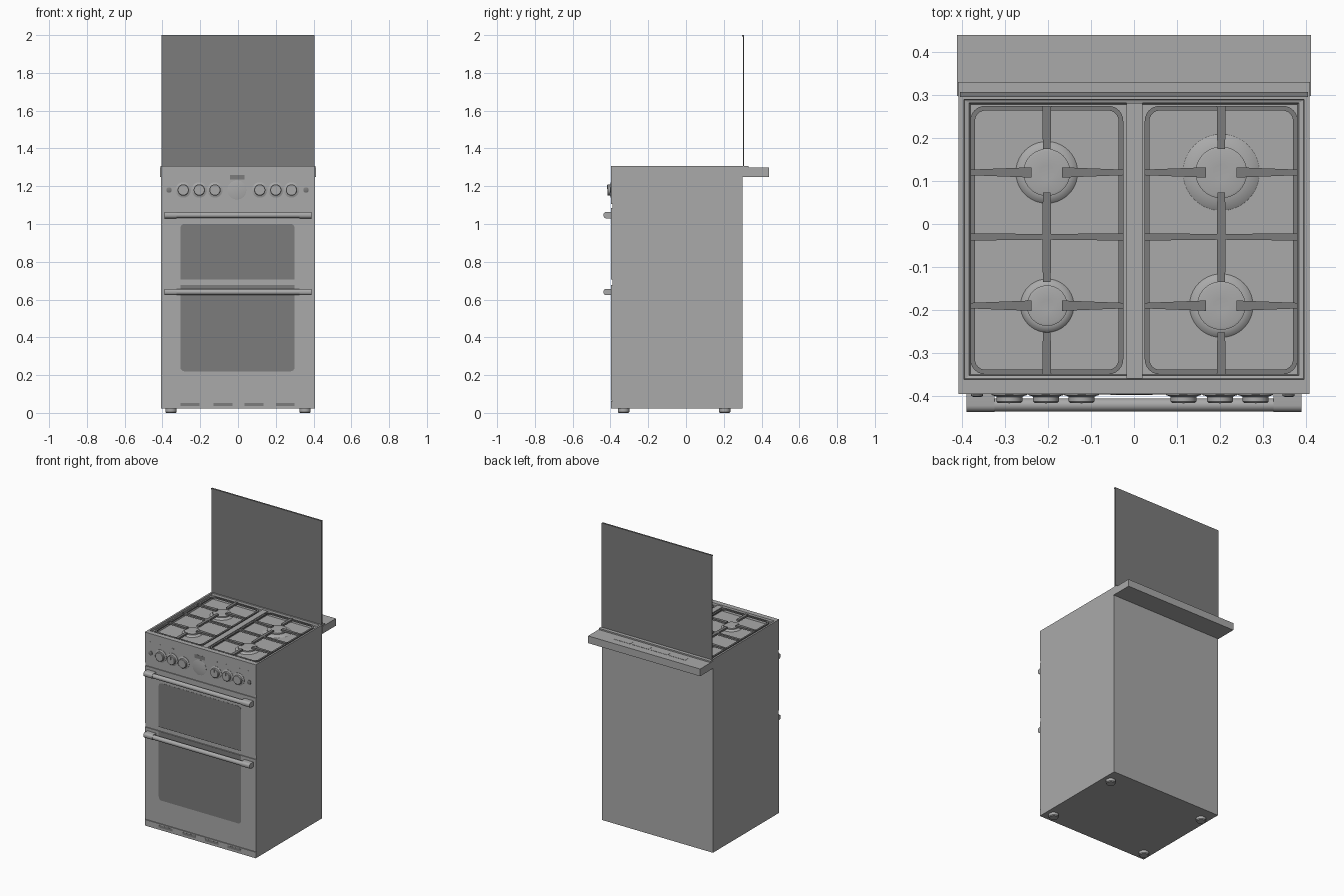
import bpy, bmesh, math
from mathutils import Matrix, Vector

cube = bpy.data.objects.get("Cube")
if cube:
    bpy.data.objects.remove(cube)


def material(name, value):
    m = bpy.data.materials.new(name)
    m.use_nodes = True
    m.diffuse_color = (value, value, value, 1)
    m.node_tree.nodes["Principled BSDF"].inputs["Base Color"].default_value = (value, value, value, 1)
    return m


steel = material("grey steel", 0.4)
dark = material("dark glass and iron", 0.2)


def finish(name, bm, mat, smooth=False):
    bmesh.ops.recalc_face_normals(bm, faces=bm.faces)
    me = bpy.data.meshes.new(name)
    bm.to_mesh(me)
    bm.free()
    me.materials.append(mat)
    ob = bpy.data.objects.new(name, me)
    bpy.context.collection.objects.link(ob)
    if smooth:
        bpy.ops.object.select_all(action='DESELECT')
        ob.select_set(True)
        bpy.context.view_layer.objects.active = ob
        bpy.ops.object.shade_smooth_by_angle(angle=math.radians(35))
    return ob


def loft(name, loops, mat, smooth=False, closed=False):
    """Join matching point loops; cap the ends, or close into a ring."""
    bm = bmesh.new()
    rings = [[bm.verts.new(p) for p in loop] for loop in loops]
    pairs = list(zip(rings, rings[1:]))
    if closed:
        pairs.append((rings[-1], rings[0]))
    else:
        bm.faces.new(rings[0])
        bm.faces.new(rings[-1])
    for a, b in pairs:
        for i in range(len(a)):
            j = (i + 1) % len(a)
            bm.faces.new((a[i], a[j], b[j], b[i]))
    return finish(name, bm, mat, smooth)


def rect(x0, x1, y0, y1, z):
    return [(x0, y0, z), (x1, y0, z), (x1, y1, z), (x0, y1, z)]


def box(name, x0, x1, y0, y1, z0, z1, mat=steel):
    return loft(name, [rect(x0, x1, y0, y1, z0), rect(x0, x1, y0, y1, z1)], mat)


def rounded(x0, x1, y0, y1, radii):
    """Outline with one radius per corner, counter-clockwise from low x, low y."""
    pts = []
    corners = [(x0, y0, 1, 1), (x1, y0, -1, 1), (x1, y1, -1, -1), (x0, y1, 1, -1)]
    for k, ((x, y, sx, sy), r) in enumerate(zip(corners, radii)):
        for i in range(7 if r else 1):
            a = math.pi + k * math.pi / 2 + i * math.pi / 12
            pts.append((x + r * (sx + math.cos(a)), y + r * (sy + math.sin(a))))
    return pts


def lathe(name, loc, profile, mat=steel, front=False):
    """Turn (radius, height) points about z, or about -y for front parts."""
    n = 40
    rot = Matrix.Rotation(math.pi / 2, 4, 'X') if front else Matrix()
    loops = []
    for r, h in profile:
        loops.append([Vector(loc) + rot @ Vector((r * math.cos(i * math.tau / n),
                      r * math.sin(i * math.tau / n), h)) for i in range(n)])
    return loft(name, loops, mat, smooth=True)


# Cabinet with the sunken hob tray
W, FRONT = 0.408, -0.396
loft("cabinet", [rect(-W, W, -0.39, 0.3, 0.022), rect(-W, W, -0.39, 0.3, 1.308),
                 rect(-0.396, 0.396, -0.362, 0.29, 1.308), rect(-0.394, 0.394, -0.36, 0.288, 1.295),
                 rect(-0.384, 0.384, -0.353, 0.282, 1.293), rect(-0.38, 0.38, -0.35, 0.278, 1.277)], steel)
box("hob_divider", -0.018, 0.02, -0.36, 0.282, 1.275, 1.302)
for x in (-0.355, 0.355):
    for y in (-0.33, 0.205):
        lathe("foot", (x, y, 0), [(0.026, 0), (0.03, 0.005), (0.03, 0.024)])

# Rear shelf with vents, hinge and raised glass lid
box("rear_shelf", -0.412, 0.412, 0.298, 0.44, 1.25, 1.298)
for x0, x1 in ((-0.268, -0.15), (-0.138, -0.012), (0.003, 0.123), (0.138, 0.265)):
    box("shelf_vent", x0, x1, 0.36, 0.39, 1.296, 1.2995)
box("lid_hinge", -0.41, 0.41, 0.297, 0.33, 1.295, 1.307)
box("glass_lid", -0.405, 0.405, 0.301, 0.307, 1.305, 1.998, dark)
box("lid_edge", -0.405, 0.405, 0.296, 0.307, 1.993, 2.0, dark)

# Front panels
for name, z0, z1 in (("control_panel", 1.105, 1.308), ("upper_door", 0.705, 1.085),
                     ("lower_door", 0.066, 0.677), ("plinth", 0.022, 0.062)):
    box(name, -W, W, FRONT, -0.385, z0, z1)
for x in (-0.255, -0.08, 0.085, 0.25):
    box("plinth_vent", x - 0.05, x + 0.05, FRONT - 0.001, FRONT + 0.002, 0.037, 0.053, dark)

# Oven windows, rounded at the free end
for name, z0, z1, radii in (("upper_window", 0.706, 1.0, (0, 0, 0.022, 0.022)),
                            ("lower_window", 0.22, 0.676, (0.022, 0.022, 0, 0))):
    outline = rounded(-0.305, 0.3, z0, z1, radii)
    loft(name, [[(x, y, z) for x, z in outline] for y in (FRONT - 0.001, FRONT + 0.002)], dark)

# Door handles
for z in (1.047, 0.64):
    bar = lathe("handle_bar", (0, 0, 0), [(0.015, -0.385), (0.015, 0.385)])
    bar.rotation_euler.y = math.pi / 2
    bar.location = (0, -0.421, z)
    for s in (-1, 1):
        outline = rounded(-0.437, FRONT + 0.002, z - 0.017, z + 0.017, (0.015, 0, 0, 0.015))
        loft("handle_bracket", [[(s * x, y, zz) for y, zz in outline] for x in (0.325, 0.39)], steel, True)

# Knobs, buttons, dial and display
KZ = 1.18
for x in (-0.29, -0.205, -0.122, 0.115, 0.2, 0.283):
    lathe("knob", (x, FRONT, KZ), [(0.041, -0.002), (0.041, 0.002), (0.034, 0.004), (0.03, 0.006),
                                   (0.03, 0.017), (0.027, 0.02)], front=True)
    box("knob_pointer", x - 0.002, x + 0.002, FRONT - 0.022, FRONT - 0.018, KZ + 0.006, KZ + 0.026)
    box("knob_mark", x - 0.01, x + 0.01, FRONT - 0.0008, FRONT + 0.002, 1.248, 1.254)
for x in (-0.365, 0.36):
    lathe("button", (x, FRONT, KZ), [(0.014, -0.002), (0.014, 0.004), (0.01, 0.006)], dark, front=True)
    box("button_mark", x - 0.01, x + 0.01, FRONT - 0.0008, FRONT + 0.002, 1.248, 1.254)
lathe("clock_dial", (-0.006, FRONT, KZ), [(0.05, -0.002), (0.05, 0.001), (0.046, 0.002)], front=True)
box("display", -0.042, 0.035, FRONT - 0.001, FRONT + 0.002, 1.236, 1.26, dark)

# Burners
for x, y, r in ((-0.203, 0.12, 0.073), (-0.202, -0.19, 0.063), (0.203, 0.12, 0.09), (0.203, -0.19, 0.075)):
    cap = min(r * 0.75, 0.06)
    lathe("burner", (x, y, 1.276), [(r, 0), (r * 0.96, 0.003), (cap + 0.006, 0.009), (cap, 0.01),
                                    (cap, 0.018), (cap - 0.006, 0.02), (cap * 0.3, 0.018)])

# Pan supports
TOP, LOW = 1.306, 1.294


def finger(a, b, w0=0.012, w1=0.021):
    a, b = Vector(a), Vector(b)
    side = (b - a).normalized().orthogonal()
    outline = [a + side * w0 / 2, a - side * w0 / 2, b - side * w1 / 2, b + side * w1 / 2]
    loft("pan_support_finger", [[(p.x, p.y, z) for p in outline] for z in (LOW, TOP)], dark)


for s in (-1, 1):
    cx, half, y0, y1, t = s * 0.203, 0.178, -0.35, 0.275, 0.011
    outer = rounded(cx - half, cx + half, y0, y1, [0.035] * 4)
    inner = rounded(cx - half + t, cx + half - t, y0 + t, y1 - t, [0.024] * 4)
    loft("pan_support_frame", [[(x, y, z) for x, y in pts] for pts, z in
                               ((outer, LOW), (outer, TOP - 0.004), (inner, TOP - 0.004), (inner, LOW))],
         dark, closed=True)
    for y in (0.12, -0.19):
        for d in (-1, 1):
            finger((cx + d * half, y), (cx + d * 0.036, y), 0.013, 0.024)
    for d in (-1, 1):
        finger((cx + d * half, -0.03), (cx, -0.03), 0.017, 0.013)
    for ya, yb in ((y1, 0.175), (-0.03, 0.073), (-0.03, -0.135), (y0, -0.252)):
        finger((cx, ya), (cx, yb), 0.021, 0.018)
